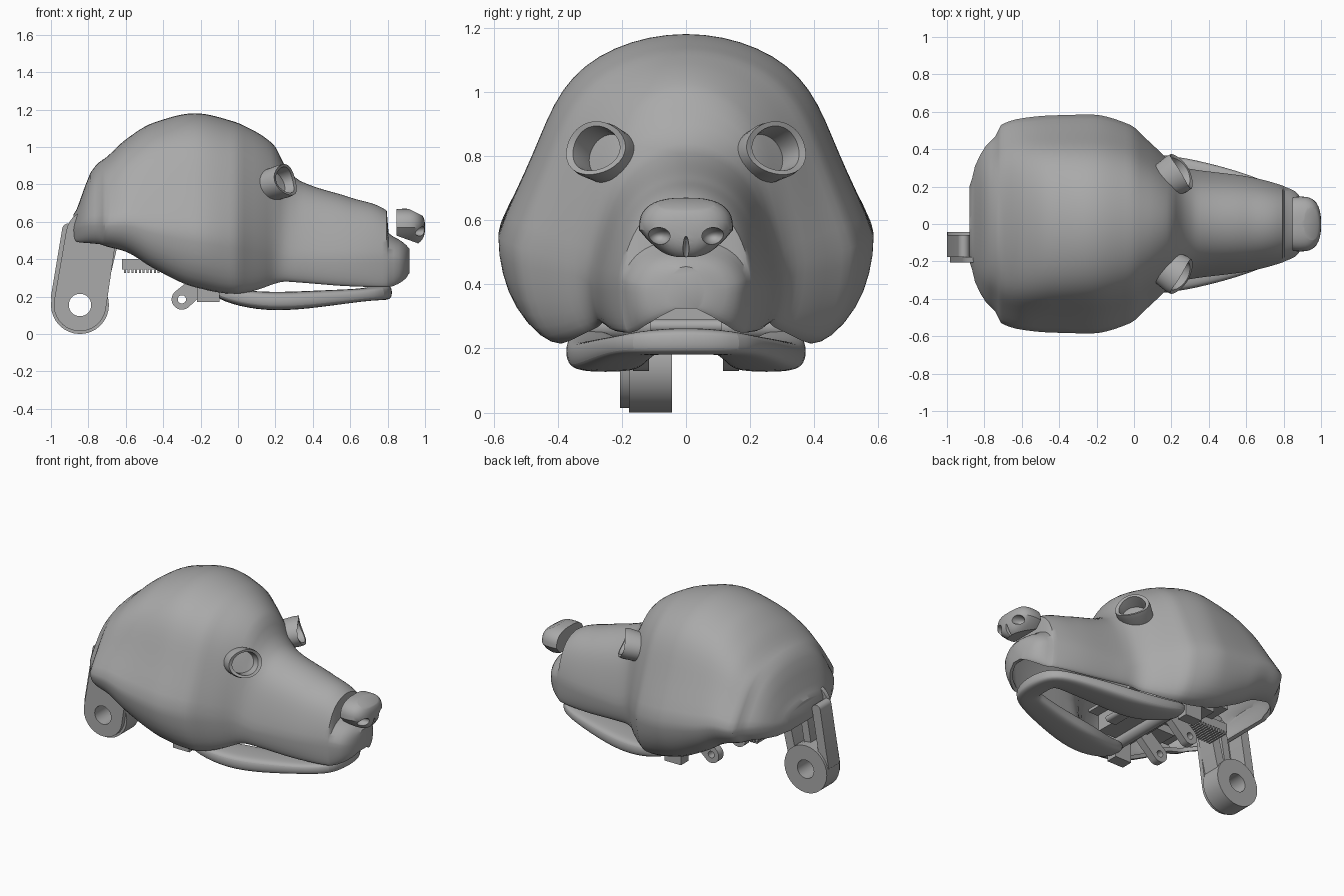
import bpy, bmesh
from math import sin, cos, pi
from mathutils import Vector

if "Cube" in bpy.data.objects:
    bpy.data.objects.remove(bpy.data.objects["Cube"], do_unlink=True)

grey = bpy.data.materials.new("plain grey")
grey.use_nodes = True
grey.diffuse_color = (0.4, 0.4, 0.4, 1)
grey.node_tree.nodes["Principled BSDF"].inputs["Base Color"].default_value = (0.4, 0.4, 0.4, 1)


def shade(ob):
    bpy.ops.object.select_all(action="DESELECT")
    ob.select_set(True)
    bpy.context.view_layer.objects.active = ob
    bpy.ops.object.shade_smooth_by_angle(angle=0.6)


def finish(name, bm):
    """Turn a bmesh into a shaded object."""
    bmesh.ops.recalc_face_normals(bm, faces=bm.faces)
    mesh = bpy.data.meshes.new(name)
    bm.to_mesh(mesh)
    bm.free()
    ob = bpy.data.objects.new(name, mesh)
    bpy.context.collection.objects.link(ob)
    mesh.materials.append(grey)
    shade(ob)
    return ob


def apply_modifier(ob, kind, **settings):
    mod = ob.modifiers.new(kind.lower(), kind)
    for key, value in settings.items():
        setattr(mod, key, value)
    bpy.context.view_layer.objects.active = ob
    bpy.ops.object.modifier_apply(modifier=mod.name)
    shade(ob)


def cut(ob, cutter):
    apply_modifier(ob, "BOOLEAN", operation="DIFFERENCE", object=cutter, solver="EXACT")
    bpy.data.objects.remove(cutter, do_unlink=True)


def loft(name, rings, closed):
    """Skin a row of equal-length point rings and cap both ends."""
    bm = bmesh.new()
    rows = [[bm.verts.new(p) for p in ring] for ring in rings]
    n = len(rows[0])
    for a, b in zip(rows, rows[1:]):
        for i in range(n if closed else n - 1):
            j = (i + 1) % n
            bm.faces.new((a[i], a[j], b[j], b[i]))
    bm.faces.new(rows[0])
    bm.faces.new(rows[-1][::-1])
    return finish(name, bm)


def box(name, low, high):
    low, high = Vector(low), Vector(high)
    bm = bmesh.new()
    bmesh.ops.create_cube(bm, size=1)
    bmesh.ops.scale(bm, vec=high - low, verts=bm.verts)
    bmesh.ops.translate(bm, vec=(low + high) / 2, verts=bm.verts)
    return finish(name, bm)


def link(name, a, b, ra, rb, y0, y1):
    """Rounded bar in the xz plane from disc a to disc b."""
    a, b = Vector(a), Vector(b)
    d = (b - a).normalized() if (b - a).length > 0 else Vector((1, 0))
    side = Vector((-d.y, d.x))
    pts = []
    for centre, r, sign in ((b, rb, 1), (a, ra, -1)):
        for i in range(17):
            t = pi * i / 16
            pts.append(centre + sign * r * (d * sin(t) - side * cos(t)))
    # drop doubled points where the half circles meet
    ring = [p for i, p in enumerate(pts) if (p - pts[i - 1]).length > 1e-4]
    return loft(name, [[(p.x, y, p.y) for p in ring] for y in (y0, y1)], True)


def disc(name, x, z, r, y0, y1):
    return link(name, (x, z), (x, z), r, r, y0, y1)


def power(v, e):
    return abs(v) ** e * (1 if v > 0 else -1)


def ball(name, centre, scale, boxy=1, taper=0, planes=()):
    """Ellipsoid, optionally squared off, narrowed below and trimmed by planes."""
    bm = bmesh.new()
    bmesh.ops.create_uvsphere(bm, u_segments=32, v_segments=20, radius=1)
    for v in bm.verts:
        x, y, z = (power(c, boxy) for c in v.co)
        v.co = (x, y * (1 + taper * min(z, 0)), z)
    bmesh.ops.scale(bm, vec=scale, verts=bm.verts)
    bmesh.ops.translate(bm, vec=centre, verts=bm.verts)
    for point, normal in planes:
        cutting = bmesh.ops.bisect_plane(bm, geom=bm.verts[:] + bm.edges[:] + bm.faces[:],
                                         plane_co=point, plane_no=normal, clear_outer=True)
        rim = [e for e in cutting["geom_cut"] if isinstance(e, bmesh.types.BMEdge)]
        bmesh.ops.holes_fill(bm, edges=rim)
    return finish(name, bm)


def smooth_at(table, x):
    """Monotone cubic interpolation of the table columns."""
    k = max(i for i in range(len(table) - 1) if table[i][0] <= x)

    def slope(i, c):
        if i in (0, len(table) - 1):
            return 0
        l, m, r = table[i - 1], table[i], table[i + 1]
        s, t = (m[c] - l[c]) / (m[0] - l[0]), (r[c] - m[c]) / (r[0] - m[0])
        return 2 * s * t / (s + t) if s * t > 0 else 0

    a, b = table[k], table[k + 1]
    h = b[0] - a[0]
    t = (x - a[0]) / h
    u = 1 - t
    return [a[c] * u * u * (1 + 2 * t) + b[c] * t * t * (3 - 2 * t)
            + h * t * u * (u * slope(k, c) - t * slope(k + 1, c)) for c in range(1, len(a))]


# Head shell: x, crown, widest height, rim height, half width, rim half width
stations = [
    (-.88, .64, .56, .5, .2, .17), (-.85, .7, .58, .49, .31, .25),
    (-.79, .86, .6, .485, .42, .33), (-.74, .92, .6, .48, .47, .37),
    (-.71, .94, .6, .47, .53, .39), (-.6, 1.04, .61, .44, .565, .4),
    (-.45, 1.13, .58, .35, .58, .41), (-.23, 1.18, .55, .25, .585, .4),
    (-.02, 1.135, .52, .215, .53, .39), (.06, 1.1, .5, .225, .46, .36),
    (.13, 1.06, .48, .245, .395, .32), (.2, 1, .46, .27, .33, .27),
    (.25, .9, .43, .28, .305, .26), (.33, .82, .41, .275, .29, .25),
    (.6, .73, .41, .255, .255, .22), (.795, .66, .41, .25, .205, .18),
    (.805, .54, .41, .25, .2, .17), (.86, .505, .4, .27, .175, .13),
    (.9, .475, .385, .3, .125, .08), (.917, .455, .38, .325, .06, .03)]


def head_ring(x):
    top, mid, rim, w, wr = smooth_at(stations, x)
    half = []
    for i in range(17):
        t = pi * i / 32
        # the temples are pinched in above the cheeks
        half.append((w * sin(t) - .35 * w * w * sin(t) ** 4 * sin(2 * t),
                     mid + (top - mid) * abs(cos(t)) ** .95))
    half += [(wr + (w - wr) * cos(pi * i / 16), mid - (mid - rim) * sin(pi * i / 16))
             for i in range(1, 9)]
    return [(x, -y, z) for y, z in half[:0:-1]] + [(x, y, z) for y, z in half]


xs = []
for a, b in zip(stations, stations[1:]):
    steps = max(2, round((b[0] - a[0]) / .025))
    xs += [a[0] + (b[0] - a[0]) * i / steps for i in range(steps)]
head = loft("head_shell", [head_ring(x) for x in xs + [stations[-1][0]]], False)
apply_modifier(head, "SOLIDIFY", thickness=.025, offset=-1)

# Nose, cut flat behind and below, with two nostrils and a groove
nose = ball("nose", (.89, 0, .57), (.11, .147, .1), .75, .55,
            [((.848, 0, .6), (-1, 0, 0)), ((.85, 0, .525), (-.36, 0, -1)),
             ((.93, 0, .66), (.5, 0, 1))])
for s in (-1, 1):
    cut(nose, ball("nostril_cutter", (.985, s * .085, .55), (.06, .036, .027)))
cut(nose, ball("groove_cutter", (1, 0, .5), (.04, .01, .05)))

# Eye rims, turned outward and slightly up, with recessed backs
for s, label in ((1, "left"), (-1, "right")):
    out = Vector((.82, s * .5, .26)).normalized()
    side = out.cross(Vector((0, 0, 1))).normalized()
    up = side.cross(out)
    centre = Vector((.22, s * .262, .81))

    def eye_ring(r, depth, stretch):
        turns = [2 * pi * i / 40 for i in range(40)]
        return [centre + out * (depth - .02 * cos(t) ** 2)
                + r * (side * cos(t) * stretch + up * sin(t)) for t in turns]

    loft(label + "_eye_rim", [eye_ring(*p) for p in (
        (.085, -.09, 1.1), (.09, .03, 1.22), (.086, .058, 1.25), (.072, .054, 1.18),
        (.068, .01, 1.12), (.068, -.04, 1.1))], True)

# Lower jaw: x, half spread, mid height, half width, half thickness
jaw_path = [(-.14, .3, .235, .06, .035), (0, .29, .19, .09, .044),
            (.2, .25, .17, .12, .052), (.44, .215, .188, .1, .046),
            (.65, .165, .207, .085, .034), (.74, .125, .218, .075, .038),
            (.755, .045, .222, .07, .042)]
path = [(p[0], s * p[1], *p[2:]) for s, row in ((-1, jaw_path), (1, jaw_path[::-1])) for p in row]
rings = []
for i, (x, y, z, w, h) in enumerate(path):
    before, after = path[max(i - 1, 0)], path[min(i + 1, len(path) - 1)]
    along = Vector((after[0] - before[0], after[1] - before[1], 0)).normalized()
    across = Vector((along.y, -along.x, 0))
    turns = [pi * k / 8 for k in range(16)]
    rings.append([Vector((x, y, z)) + across * w * power(cos(t), .6)
                  + Vector((0, 0, h * power(sin(t), .6))) for t in turns])
jaw = loft("lower_jaw", rings, True)
apply_modifier(jaw, "SUBSURF", levels=2)

# Jaw drive: axle, gearbox, side blocks, hinge tabs and tooth plate
disc("jaw_axle", -.12, .27, .04, -.33, .33)
box("gearbox", (-.2, -.27, .28), (.05, .27, .39))
for s, label in ((1, "left"), (-1, "right")):
    y = sorted((s * .29, s * .367))
    box(label + "_jaw_block", (-.22, y[0], .17), (-.1, y[1], .32))
    y = sorted((s * .1, s * .27))
    box(label + "_motor", (-.4, y[0], .34), (-.05, y[1], .52))
    y = sorted((s * .115, s * .165))
    tab = link(label + "_hinge_tab", (-.3, .185), (-.19, .28), .055, .05, *y)
    cut(tab, disc("tab_hole_cutter", -.3, .185, .022, -.2, .2))
link("tooth_plate", (.06, .27), (.11, .27), .02, .02, -.11, .11)
box("base_plate", (-.5, -.28, .39), (.12, .28, .41))

# Toothed rack
box("rack", (-.62, -.02, .345), (-.36, .13, .4))
for i in range(12):
    x = -.61 + i * .02
    box("rack_tooth", (x, -.02, .325), (x + .011, .13, .346))

# Neck arm: round boss, backing plate and raised rails
hub, top = (-.845, .155), (-.785, .53)
parts = [disc("neck_boss", *hub, .155, -.177, -.043),
         link("neck_plate", hub, top, .14, .135, -.205, -.176)]
for part in parts:
    cut(part, disc("boss_hole_cutter", *hub, .06, -.3, .1))
for shift in (-.125, .105):
    link("neck_rail", (hub[0] + shift, .2), (top[0] + shift, .56 if shift < 0 else .45),
         .03, .03, -.177, -.06)
link("neck_rib", (-.82, .3), (-.775, .56), .025, .025, -.177, -.1)
